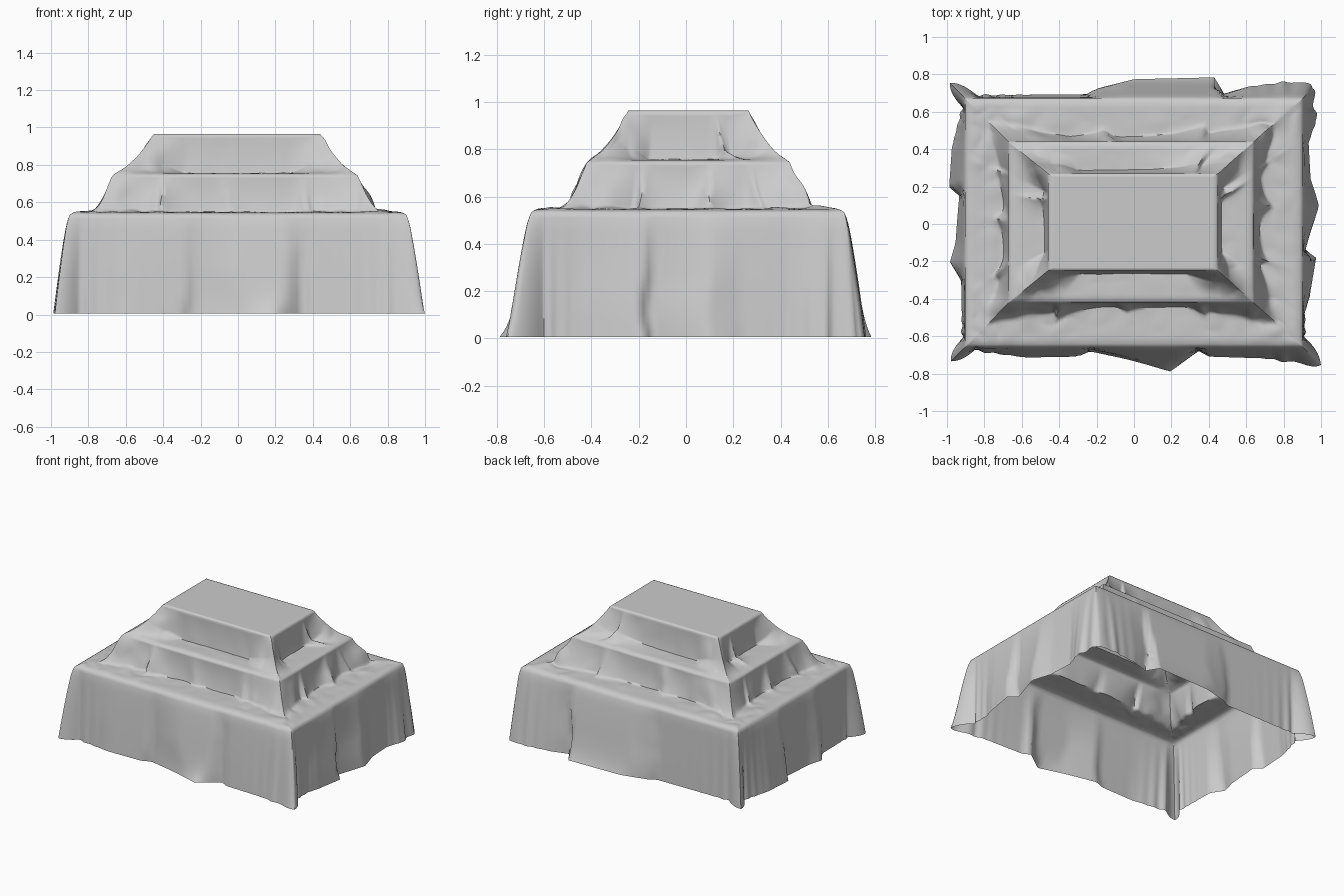
import bpy, bmesh, math
from mathutils import Vector, noise

if "Cube" in bpy.data.objects:
    bpy.data.objects.remove(bpy.data.objects["Cube"])

cloth = bpy.data.materials.new("grey cloth")
cloth.use_nodes = True
cloth.diffuse_color = (0.6, 0.6, 0.6, 1)
cloth.node_tree.nodes["Principled BSDF"].inputs["Base Color"].default_value = (0.6, 0.6, 0.6, 1)

# Hidden stacked blocks the sheet lies on: x min, x max, y min, y max, top height
TOP = (-0.46, 0.45, -0.25, 0.27, 0.965)
MIDDLE = (-0.67, 0.64, -0.42, 0.44, 0.755)
BASE = (-0.90, 0.90, -0.655, 0.67, 0.545)
ROUND = 0.012

# Hem outline on each side: (place along the side, distance out from the base block)
HEM = {
    "front": [(0, .075), (.03, .02), (.18, .055), (.34, .05), (.37, .02), (.5, .08),
              (.61, .13), (.69, .02), (.72, .05), (.9, .06), (1, .095)],
    "right": [(0, .095), (.04, .01), (.14, .01), (.2, .035), (.36, .07), (.39, .01), (.57, .085),
              (.68, .04), (.82, .03), (.92, .075), (1, .05)],
    "back": [(0, .05), (.03, .09), (.16, .06), (.24, .02), (.26, .11), (.5, .1),
             (.61, .05), (.63, .02), (.96, .015), (1, .08)],
    "left": [(0, .08), (.04, .015), (.2, .07), (.35, .085), (.39, .03), (.58, .05),
             (.66, .08), (.73, .02), (.96, .015), (1, .075)],
}
# Tent folds on each side: (place, slant, soft width, strength)
UPPER_FOLDS = {"front": [], "right": [(.72, .06, .06, .5)],
               "back": [(.14, .03, .12, .8)], "left": [(.25, .08, .06, .4)]}
LOWER_FOLDS = {
    "front": [(.2, .05, .06, .8), (.45, .05, .05, .4), (.78, -.04, .05, .7)],
    "right": [(.28, .02, .06, .7), (.62, -.08, .1, .9), (.8, .03, .07, .6)],
    "back": [(.22, .04, .1, .9), (.58, .04, .06, .7)],
    "left": [(.2, .04, .07, .7), (.5, -.05, .07, .6), (.75, .05, .08, .8)],
}
# How far tents spread from a corner, and where across the ledge they land
UPPER_TENT = (.2, .95)
LOWER_TENT = (.27, .5)

SIDES = ["front", "right", "back", "left"]
NORMALS = {"front": (0, -1), "right": (1, 0), "back": (0, 1), "left": (-1, 0)}
STEPS = 90


def edge_point(block, side, f):
    """Point at fraction f along one side, going anticlockwise."""
    x0, x1, y0, y1, _ = block
    corners = [(x0, y0), (x1, y0), (x1, y1), (x0, y1)]
    i = SIDES.index(side)
    return Vector(corners[i]).lerp(Vector(corners[(i + 1) % 4]), f)


def outward(side, f):
    """Side normal, turning to the diagonal near the corners."""
    n = Vector(NORMALS[side])
    along = Vector((-n.y, n.x))
    reach = 0.04
    return n + along * (max(0, 1 - (1 - f) / reach) - max(0, 1 - f / reach))


def ridge(d, width):
    """Fold that is steep on one flank and soft on the other."""
    return math.exp(-abs(d) / (width if d > 0 else width * 0.35))


def tent_weight(folds, reach, side, f, v):
    w = max(0, 1 - (min(f, 1 - f) / reach) ** 1.2)
    for place, slant, width, strength in folds[side]:
        w = max(w, strength * ridge(f - place - slant * v, width))
    return w


def tier_point(upper, lower, folds, tent, side, f, v):
    """Sheet falling down a block wall and over the ledge to the next edge."""
    reach, landing = tent
    w = tent_weight(folds, reach, side, f, v)
    split = 0.5
    if v < split:
        out, drop = 0.1 * (v / split) ** 2, v / split
    else:
        out, drop = 0.1 + 0.9 * (v - split) / (1 - split), 1
    tent_out = v ** 1.3
    tent_drop = 1 - max(0, 1 - tent_out / landing) ** 1.6
    out += (tent_out - out) * w
    drop += (tent_drop - drop) * w
    p = edge_point(upper, side, f).lerp(edge_point(lower, side, f), out)
    z = upper[4] - ROUND + (lower[4] - upper[4] + ROUND) * drop
    z -= ROUND * max(0, (v - 0.88) / 0.12) ** 2
    # Loose creases, strongest in the tents and fading out at the block edges
    fade = math.sin(math.pi * v) * (0.25 + w)
    crease = noise.noise(Vector((p.x * 8, p.y * 8, z * 5)))
    z += 0.025 * abs(crease) * fade
    p += outward(side, f) * 0.018 * crease * fade
    return Vector((p.x, p.y, z))


def hem_offset(side, f):
    points = HEM[side]
    for (a, oa), (b, ob) in zip(points, points[1:]):
        if f <= b:
            return oa + (ob - oa) * (f - a) / (b - a)
    return points[-1][1]


def skirt_point(side, f, d):
    """Sheet hanging from the base block, with a lip lying out at the hem."""
    p = edge_point(BASE, side, f)
    top = BASE[4] - ROUND
    sway = 0.03 * math.sin(math.pi * f) * noise.noise(Vector((f * 5, d * 2, SIDES.index(side))))
    hem = hem_offset(side, min(1, max(0, f + sway)))
    flare = min(hem, 0.085) * d ** 0.8 + max(0, hem - 0.085) * d ** 8
    # Small pleats gathered next to the corners
    c = min(f, 1 - f)
    flare += 0.014 * math.sin(c * 130) * math.exp(-c / 0.06) * d
    p += outward(side, f) * (0.004 * min(1, d * 10) + flare)
    return Vector((p.x, p.y, top + (0.006 - top) * d))


def cap_point(side, f, scale):
    p = edge_point(TOP, side, f) * scale
    return Vector((p.x, p.y, TOP[4]))


# Stations round the sheet, closer together at the corners
stations = []
for side in SIDES:
    for i in range(STEPS):
        t = i / STEPS
        stations.append((side, t - 0.1 * math.sin(2 * math.pi * t)))

# Rings from the flat top, over both ledges, down to the hem
rings = [[cap_point(s, f, scale) for s, f in stations] for scale in (0.93, 0.975)]
for tier in ((TOP, MIDDLE, UPPER_FOLDS, UPPER_TENT), (MIDDLE, BASE, LOWER_FOLDS, LOWER_TENT)):
    for k in range(28):
        rings.append([tier_point(*tier, s, f, k / 28) for s, f in stations])
for k in range(25):
    rings.append([skirt_point(s, f, k / 24) for s, f in stations])

bm = bmesh.new()
loops = [[bm.verts.new(p) for p in ring] for ring in rings]
bm.faces.new(loops[0])
count = len(stations)
for a, b in zip(loops, loops[1:]):
    for i in range(count):
        j = (i + 1) % count
        bm.faces.new((a[i], b[i], b[j], a[j]))

mesh = bpy.data.meshes.new("draped_sheet")
bm.to_mesh(mesh)
bm.free()
mesh.materials.append(cloth)
sheet = bpy.data.objects.new("draped_sheet", mesh)
bpy.context.collection.objects.link(sheet)
bpy.context.view_layer.objects.active = sheet
sheet.select_set(True)
bpy.ops.object.shade_smooth_by_angle(angle=math.radians(65))
